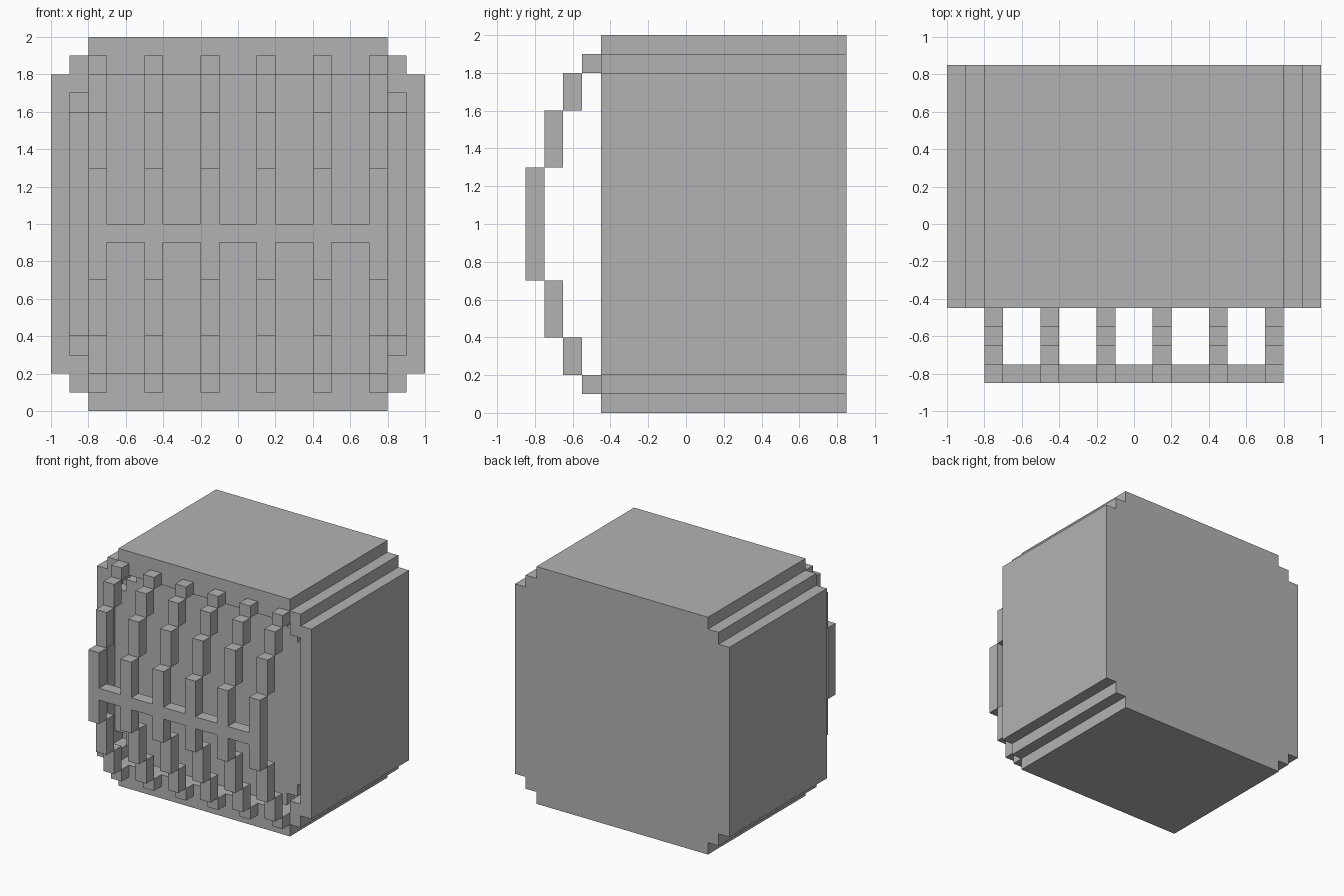
import bpy
import bmesh

if "Cube" in bpy.data.objects:
    bpy.data.objects.remove(bpy.data.objects["Cube"], do_unlink=True)

grey = bpy.data.materials.new("plain grey")
grey.use_nodes = True
colour = (0.45, 0.45, 0.45, 1)
grey.diffuse_color = colour
grey.node_tree.nodes["Principled BSDF"].inputs["Base Color"].default_value = colour

MID_Z = 1.0


def finish(name, bm):
    bmesh.ops.recalc_face_normals(bm, faces=bm.faces)
    mesh = bpy.data.meshes.new(name)
    bm.to_mesh(mesh)
    bm.free()
    mesh.materials.append(grey)
    obj = bpy.data.objects.new(name, mesh)
    bpy.context.collection.objects.link(obj)
    return obj


def stepped_prism(name, steps, y0, y1):
    """Extrude an outline with stair corners; steps are (half width, half height)."""
    quarter = []
    for i, (w, h) in enumerate(steps):
        quarter.append((w, h))
        if i + 1 < len(steps):
            quarter.append((w, steps[i + 1][1]))
    right = quarter + [(x, -z) for x, z in reversed(quarter)]
    outline = right + [(-x, z) for x, z in reversed(right)]
    bm = bmesh.new()
    face = bm.faces.new([bm.verts.new((x, y0, MID_Z + z)) for x, z in outline])
    grown = bmesh.ops.extrude_face_region(bm, geom=[face], use_keep_orig=True)["geom"]
    moved = [v for v in grown if isinstance(v, bmesh.types.BMVert)]
    bmesh.ops.translate(bm, verts=moved, vec=(0, y1 - y0, 0))
    return finish(name, bm)


def add_box(bm, x, y, z):
    """Add a box from three (low, high) ranges."""
    verts = bmesh.ops.create_cube(bm, size=1)["verts"]
    for v in verts:
        v.co = [lo + (c + 0.5) * (hi - lo) for c, (lo, hi) in zip(v.co, (x, y, z))]


# Main body with a shallow recess cut in its front
body = stepped_prism("body", [(0.8, 1.0), (0.9, 0.9), (1.0, 0.8)], -0.45, 0.85)
cutter = stepped_prism("recess_cutter", [(0.8, 0.8), (0.9, 0.7)], -0.6, -0.25)
cutter.hide_render = True
cut = body.modifiers.new("recess", "BOOLEAN")
cut.operation = "DIFFERENCE"
cut.solver = "EXACT"
cut.object = cutter
bpy.context.view_layer.objects.active = body
bpy.ops.object.modifier_apply(modifier=cut.name)
bpy.data.objects.remove(cutter, do_unlink=True)

# Inner panel, set back inside the recess
stepped_prism("front_panel", [(0.7, 0.8), (0.8, 0.7), (0.9, 0.6)], -0.35, -0.25)

# Bowed grille bars: (inner, outer) distance from mid height for each layer
layers = [(0.8, 0.9), (0.6, 0.8), (0.3, 0.6)]
for n in range(6):
    left = -0.8 + 0.3 * n
    x = (left, left + 0.1)
    bm = bmesh.new()
    for i, (near, far) in enumerate(layers):
        y = (-0.55 - 0.1 * i, -0.45 - 0.1 * i)
        add_box(bm, x, y, (MID_Z + near, MID_Z + far))
        add_box(bm, x, y, (MID_Z - far, MID_Z - near))
    add_box(bm, x, (-0.85, -0.75), (MID_Z - 0.3, MID_Z + 0.3))
    finish(f"grille_bar_{n + 1}", bm)

# Cross bar pieces joining neighbouring grille bars
bm = bmesh.new()
for n in range(5):
    left = -0.7 + 0.3 * n
    add_box(bm, (left, left + 0.2), (-0.85, -0.75), (0.9, 1.0))
finish("grille_cross_bar", bm)
